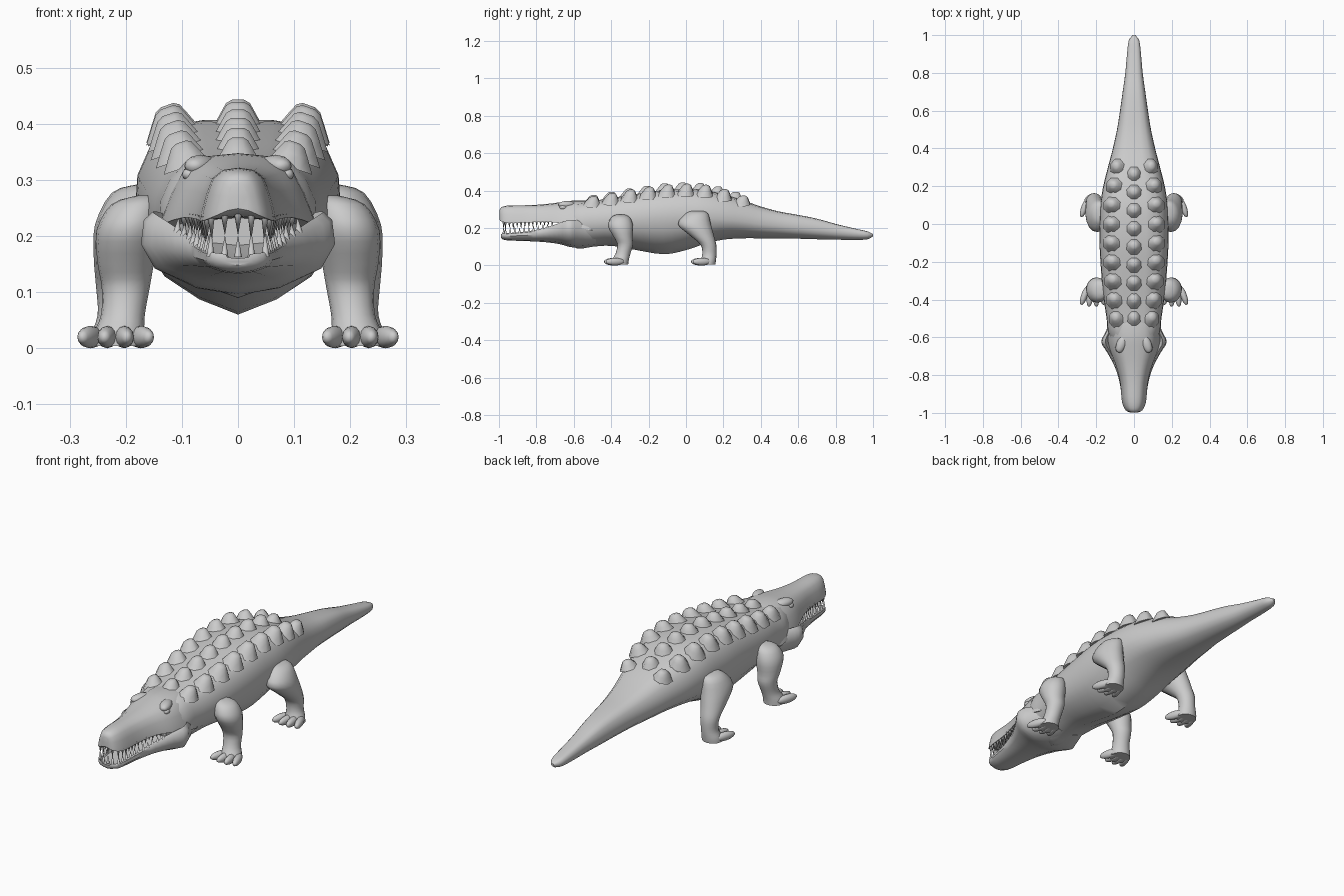
import bpy, math
from mathutils import Vector, Matrix

if "Cube" in bpy.data.objects:
    bpy.data.objects.remove(bpy.data.objects["Cube"])

skin = bpy.data.materials.new("grey_hide")
skin.diffuse_color = (0.6, 0.6, 0.6, 1)
skin.use_nodes = True
skin.node_tree.nodes["Principled BSDF"].inputs["Base Color"].default_value = skin.diffuse_color


def finish(name, verts, faces, angle=40):
    me = bpy.data.meshes.new(name)
    me.from_pydata([tuple(v) for v in verts], [], faces)
    me.materials.append(skin)
    ob = bpy.data.objects.new(name, me)
    bpy.context.collection.objects.link(ob)
    bpy.ops.object.select_all(action='DESELECT')
    ob.select_set(True)
    bpy.context.view_layer.objects.active = ob
    bpy.ops.object.mode_set(mode='EDIT')
    bpy.ops.mesh.select_all(action='SELECT')
    bpy.ops.mesh.normals_make_consistent(inside=False)
    bpy.ops.object.mode_set(mode='OBJECT')
    bpy.ops.object.shade_smooth_by_angle(angle=math.radians(angle))
    return ob


def spline(pts, n=3):
    """Smooth resampling through a list of tuples."""
    out = []
    for i in range(len(pts) - 1):
        a, b, c, d = (Vector(pts[min(max(i + k, 0), len(pts) - 1)]) for k in (-1, 0, 1, 2))
        for s in range(n):
            t = s / n
            out.append(b + (c - a) * t / 2 + (a * 2 - b * 5 + c * 4 - d) * t * t / 2
                       + (b * 3 - a - c * 3 + d) * t ** 3 / 2)
    return out + [Vector(pts[-1])]


def loft(name, rings, angle=40):
    n, verts, faces = len(rings[0]), [], []
    for r in rings:
        verts += r
    for i in range(len(rings) - 1):
        for j in range(n):
            k = (j + 1) % n
            faces.append((i * n + j, i * n + k, (i + 1) * n + k, (i + 1) * n + j))
    faces += [tuple(range(n)), tuple(range(len(verts) - n, len(verts)))]
    return finish(name, verts, faces, angle)


def section(half):
    """Mirror a half profile running from top centre to bottom centre."""
    return half + [(-x, z) for x, z in half[-2:0:-1]]


def lerp_at(table, y):
    for a, b in zip(table, table[1:]):
        if a[0] <= y <= b[0]:
            return Vector(a).lerp(Vector(b), (y - a[0]) / (b[0] - a[0]))


# Trunk and tail: y, half width, top, widest height, bottom
BODY = [(-0.66, .09, .31, .23, .13), (-0.58, .135, .335, .22, .09), (-0.5, .145, .345, .225, .10),
        (-0.4, .16, .36, .23, .105), (-0.28, .172, .38, .24, .085), (-0.12, .182, .403, .255, .06),
        (0, .182, .408, .255, .082), (0.1, .178, .402, .255, .115), (0.2, .163, .38, .245, .138),
        (0.3, .138, .35, .235, .145), (0.4, .112, .315, .22, .145), (0.5, .09, .288, .21, .145),
        (0.6, .074, .27, .20, .143), (0.7, .06, .25, .19, .14), (0.8, .046, .222, .18, .138),
        (0.9, .037, .198, .17, .136), (0.97, .028, .182, .163, .14), (1.0, .006, .168, .162, .156)]
BODY_SEC = section([(0, 1), (.35, .99), (.66, .93), (.86, .68), (.98, .35), (1, 0),
                    (.93, -.35), (.72, -.65), (.38, -.86), (0, -1)])
loft("body_and_tail", [[Vector((x * w, y, m + z * (t - m if z > 0 else m - b))) for x, z in BODY_SEC]
                       for y, w, t, m, b in spline(BODY)])

# Upper jaw and skull: y, half width, top, underside
UPPER = [(-0.998, .02, .295, .245), (-0.985, .045, .312, .234), (-0.94, .064, .321, .227),
         (-0.84, .073, .322, .23), (-0.75, .095, .328, .233), (-0.67, .125, .338, .225),
         (-0.6, .14, .347, .21), (-0.52, .142, .346, .19), (-0.45, .12, .335, .18)]
UPPER_SEC = section([(0, 1), (.4, .96), (.68, .8), (.84, .5), (.97, .15), (1, 0), (.8, .02), (0, .08)])
loft("upper_jaw", [[Vector((x * w, y, b + z * (t - b))) for x, z in UPPER_SEC]
                   for y, w, t, b in spline(UPPER)])

# Lower jaw with hollow floor and wide cheeks
LOWER = [(-0.99, .025, .168, .148), (-0.965, .056, .172, .135), (-0.85, .074, .182, .13),
         (-0.76, .1, .2, .125), (-0.68, .142, .225, .115), (-0.625, .173, .243, .10),
         (-0.57, .15, .24, .095), (-0.48, .11, .22, .105)]
LOWER_SEC = section([(0, .6), (.75, .7), (.88, 1), (.97, .9), (1, .6), (.86, .3), (.45, .08), (0, 0)])
loft("lower_jaw", [[Vector((x * w, y, b + z * (t - b))) for x, z in LOWER_SEC]
                   for y, w, t, b in spline(LOWER)])


# Teeth: one mesh of little cones per jaw
def teeth(name, table, inset, col, direction, count):
    verts, faces = [], []
    spots = []
    for i in range(count):
        y = -0.965 + 0.25 * i / (count - 1)
        row = lerp_at(table, y)
        spots += [(s * row[1] * inset, y, row[col]) for s in (-1, 1)]
    spots += [(x, -0.975, lerp_at(table, -0.975)[col]) for x in (-.024, 0, .024)]
    for i, (x, y, z) in enumerate(spots):
        size = (0.042, 0.032)[(i // 2) % 2] * (1 - 0.5 * (y + 0.98) / 0.27)
        o = len(verts)
        for k in range(6):
            a = k * math.pi / 3
            verts.append((x + .007 * math.cos(a), y + .008 * math.sin(a), z - direction * .008))
        verts.append((x * .97, y, z + direction * size))
        faces += [(o + k, o + (k + 1) % 6, o + 6) for k in range(6)] + [tuple(range(o, o + 6))]
    finish(name, verts, faces, 65)


teeth("upper_teeth", UPPER, .9, 3, -1, 13)
teeth("lower_teeth", LOWER, .88, 2, 1, 11)


def ellipsoid(name, center, radii, turn=0):
    """Smooth rounded lump, turned about the vertical axis."""
    rings, rot = [], Matrix.Rotation(turn, 3, 'Z')
    for i in range(1, 10):
        a = math.pi * i / 10
        rings.append([Vector(center) + rot @ Vector((radii[0] * math.sin(a) * math.cos(b),
                      -radii[1] * math.cos(a), radii[2] * math.sin(a) * math.sin(b)))
                      for b in (k * math.tau / 12 for k in range(12))])
    return loft(name, rings, 60)


# Brow ridges and eyes
for s in (-1, 1):
    ellipsoid("brow", (s * .066, -.635, .325), (.026, .05, .02), s * .35)
    ellipsoid("eye", (s * .083, -.655, .31), (.016, .022, .013), s * .35)


# Back scutes: tapered lumps in three rows
def scutes(name, ys, side):
    verts, faces = [], []
    for y in ys:
        _, w, t, m, b = lerp_at(BODY, y)
        k = min(1, w / .17)
        x = side * .66 * w
        z = t if side == 0 else m + .93 * (t - m)
        lean = side * .35
        o = len(verts)
        for rx, ry, h in ((.05, .05, -.016), (.034, .034, .012), (.023, .022, .03), (.012, .012, .036)):
            for j in range(8):
                a = (j + .5) * math.pi / 4
                dx = rx * k * math.cos(a)
                verts.append((x + dx + lean * h * .5, y + ry * math.sin(a) + h * .2,
                              z + h * k - lean * dx))
        for r in range(3):
            for j in range(8):
                n = (j + 1) % 8
                faces.append((o + r * 8 + j, o + r * 8 + n, o + r * 8 + 8 + n, o + r * 8 + 8 + j))
        faces += [tuple(range(o, o + 8)), tuple(range(o + 24, o + 32))]
    finish(name, verts, faces, 50)


scutes("centre_scutes", [-.5 + .095 * i for i in range(9)], 0)
for s in (-1, 1):
    scutes("side_scutes", [-.5 + .1 * i for i in range(9)], s)

# Legs: x, y, z, radius across, radius along
FRONT = [(.165, -.35, .272, .015, .02), (.18, -.35, .257, .045, .05), (.195, -.35, .21, .057, .067),
         (.2, -.335, .15, .05, .05), (.2, -.325, .11, .043, .042), (.205, -.338, .06, .039, .04),
         (.212, -.352, .028, .045, .046), (.214, -.355, .004, .048, .046)]
REAR = [(.165, .06, .292, .015, .03), (.18, .058, .277, .045, .06), (.195, .045, .22, .06, .088),
        (.205, .085, .16, .052, .064), (.21, .12, .11, .043, .042), (.212, .125, .06, .038, .038),
        (.217, .118, .025, .045, .042), (.218, .115, .004, .047, .042)]
for name, path, toe_y in (("front", FRONT, -.39), ("rear", REAR, .075)):
    for s in (-1, 1):
        loft(name + "_leg", [[Vector((s * (x + rx * math.cos(a)), y + ry * math.sin(a), z))
                              for a in (k * math.tau / 16 for k in range(16))]
                             for x, y, z, rx, ry in spline(path)], 60)
        for i in range(4):
            f = i - 1.5
            ellipsoid(name + "_toe", (s * (.218 + f * .03), toe_y + abs(f) * .007, .02),
                      (.017, .053, .02), s * f * .22)
